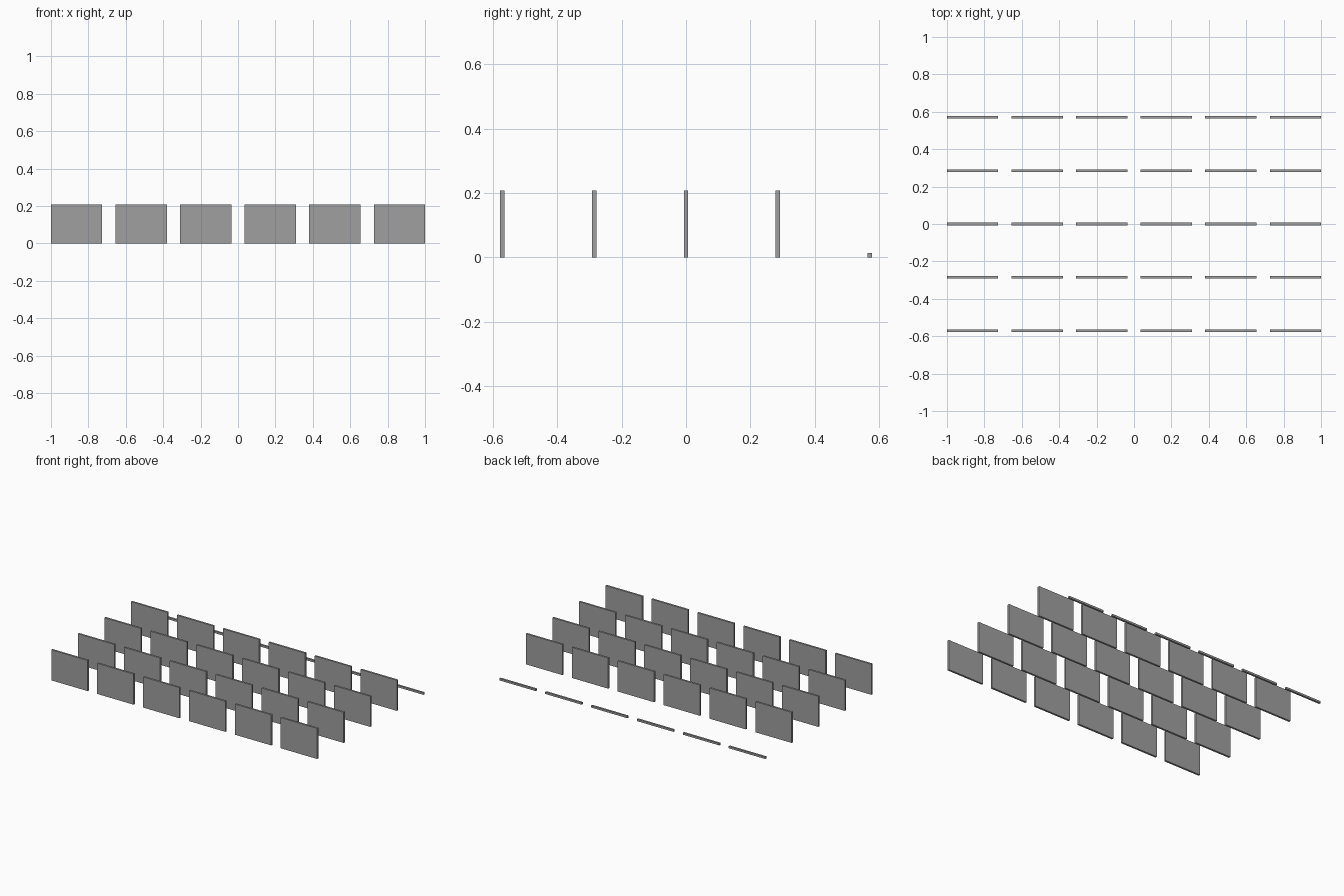
import bpy

if "Cube" in bpy.data.objects:
    bpy.data.objects.remove(bpy.data.objects["Cube"])

# Single grey material
grey = bpy.data.materials.new("mid_grey")
grey.diffuse_color = (0.35, 0.35, 0.35, 1)
grey.use_nodes = True
grey.node_tree.nodes["Principled BSDF"].inputs["Base Color"].default_value = grey.diffuse_color

COLS, ROWS = 6, 5
WIDTH, THICK, HEIGHT, LOW = 0.274, 0.0135, 0.208, 0.0135
PITCH_X = (2.0 - WIDTH) / (COLS - 1)
PITCH_Y = (1.156 - THICK) / (ROWS - 1)


def box(name, x, y, height):
    bpy.ops.mesh.primitive_cube_add(size=1, location=(x, y, height / 2))
    ob = bpy.context.object
    ob.name = name
    ob.scale = (WIDTH, THICK, height)
    bpy.ops.object.transform_apply(location=False, rotation=False, scale=True)
    ob.data.materials.append(grey)


# Four rows of upright panels, and a back row of low strips
for r in range(ROWS):
    back = r == ROWS - 1
    for c in range(COLS):
        box(f"{'low_strip' if back else 'panel'}_{r + 1}_{c + 1}",
            (c - (COLS - 1) / 2) * PITCH_X,
            (r - (ROWS - 1) / 2) * PITCH_Y,
            LOW if back else HEIGHT)
